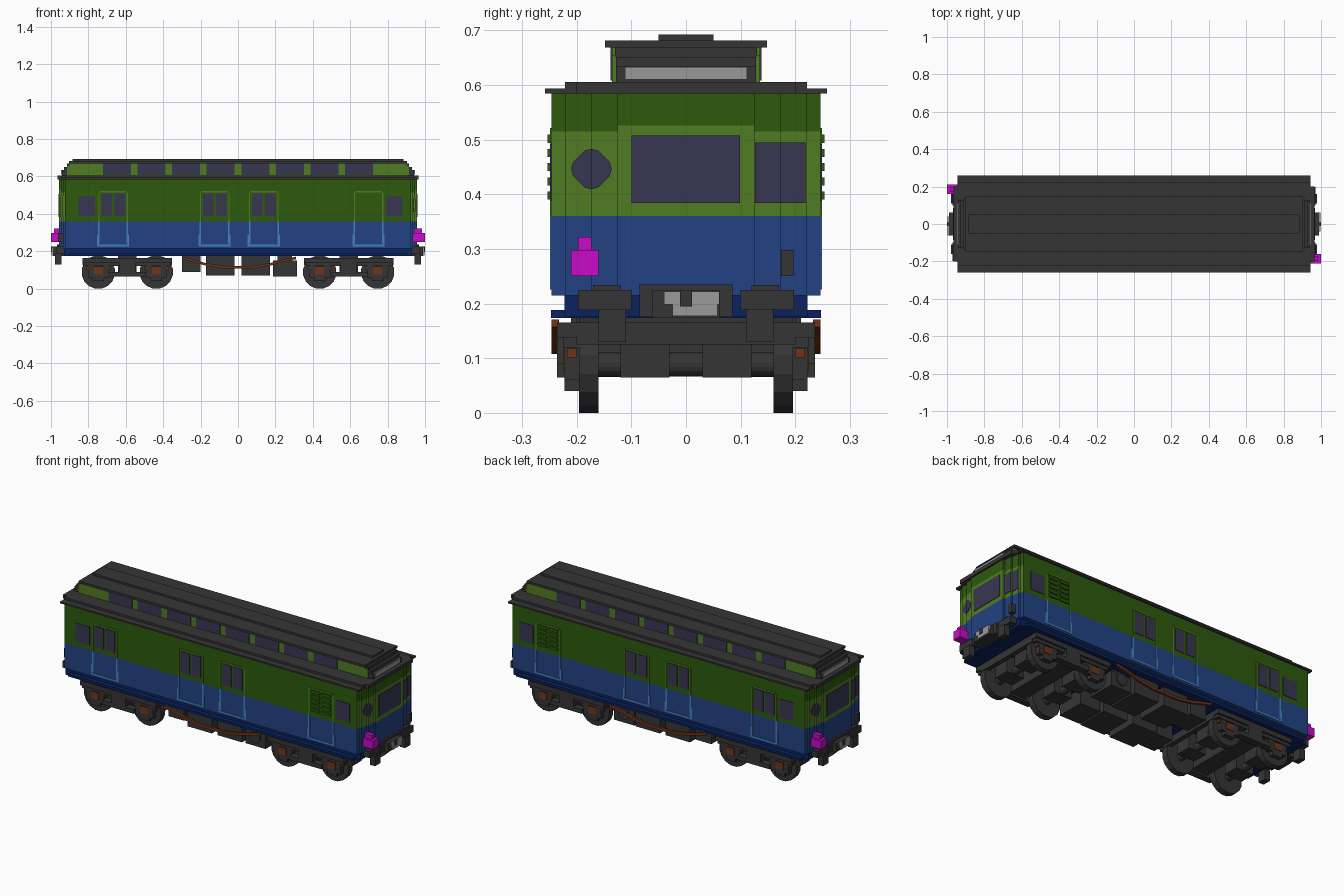
import bpy, bmesh, math
from mathutils import Vector

if "Cube" in bpy.data.objects:
    bpy.data.objects.remove(bpy.data.objects["Cube"], do_unlink=True)


def lin(c):
    c /= 255
    return c / 12.92 if c <= 0.04045 else ((c + 0.055) / 1.055) ** 2.4


def material(name, r, g, b):
    m = bpy.data.materials.new(name)
    col = (lin(r), lin(g), lin(b), 1)
    m.diffuse_color = col
    m.use_nodes = True
    bsdf = next(n for n in m.node_tree.nodes if n.type == 'BSDF_PRINCIPLED')
    bsdf.inputs["Base Color"].default_value = col
    bsdf.inputs["Roughness"].default_value = 0.9
    return m


GREEN = material("dark green", 44, 90, 12)
LIME = material("light green", 80, 124, 34)
BLUE = material("blue", 34, 66, 132)
NAVY = material("navy", 10, 34, 96)
SKY = material("light blue", 66, 130, 190)
GLASS = material("window glass", 56, 54, 82)
GREY = material("dark grey", 53, 53, 53)
RUST = material("rust", 112, 52, 26)
PINK = material("magenta", 200, 12, 200)
SILVER = material("light grey", 154, 154, 154)


def finish(name, bm, *mats):
    bmesh.ops.recalc_face_normals(bm, faces=bm.faces)
    me = bpy.data.meshes.new(name)
    bm.to_mesh(me)
    bm.free()
    for m in mats:
        me.materials.append(m)
    ob = bpy.data.objects.new(name, me)
    bpy.context.scene.collection.objects.link(ob)
    return ob


def add_prism(bm, pts, a, b, place):
    """Extrude a 2D outline from a to b; place maps (u, v, w) to xyz."""
    lo = [bm.verts.new(place(u, v, a)) for u, v in pts]
    hi = [bm.verts.new(place(u, v, b)) for u, v in pts]
    bm.faces.new(lo)
    bm.faces.new(hi)
    n = len(pts)
    for i in range(n):
        j = (i + 1) % n
        bm.faces.new((lo[i], lo[j], hi[j], hi[i]))


def boxes(name, mat, items, mode="one"):
    """Boxes (x0,x1,y0,y1,z0,z1); mode 'turn' repeats them turned 180 degrees,
    'sides' mirrors in y, 'four' mirrors in x and y."""
    signs = {"one": [(1, 1)], "turn": [(1, 1), (-1, -1)], "sides": [(1, 1), (1, -1)],
             "ends": [(1, 1), (-1, 1)], "four": [(1, 1), (-1, 1), (1, -1), (-1, -1)]}[mode]
    bm = bmesh.new()
    for sx, sy in signs:
        for x0, x1, y0, y1, z0, z1 in items:
            add_prism(bm, [(x0, y0), (x1, y0), (x1, y1), (x0, y1)], z0, z1,
                      lambda u, v, w: (sx * u, sy * v, w))
    return finish(name, bm, mat)


# Body shell: stepped plan outline stacked in coloured bands
STEPS = [(0.925, 0.246), (0.925, 0.221), (0.936, 0.221), (0.936, 0.173),
         (0.946, 0.173), (0.946, 0.125), (0.957, 0.125)]
quarter = STEPS
plan = (quarter + [(x, -y) for x, y in reversed(quarter)]
        + [(-x, -y) for x, y in quarter] + [(-x, y) for x, y in reversed(quarter)])
levels = [0.215, 0.36, 0.515, 0.526, 0.586]
bm = bmesh.new()
rings = [[bm.verts.new((x, y, z)) for x, y in plan] for z in levels]
for lo, hi in zip(rings, rings[1:]):
    for i in range(len(plan)):
        j = (i + 1) % len(plan)
        bm.faces.new((lo[i], lo[j], hi[j], hi[i]))
bm.faces.new(rings[0])
bm.faces.new(rings[-1])
for f in bm.faces:
    c = f.calc_center_median()
    if c.z < 0.36:
        f.material_index = 1
    elif abs(c.x) > 0.92 and (c.z < 0.515 or (c.z < 0.526 and abs(c.y) < 0.13)):
        f.material_index = 2
finish("body_shell", bm, GREEN, BLUE, LIME)

# Underframe and sill
boxes("underframe", NAVY, [(-0.93, 0.93, -0.222, 0.222, 0.175, 0.215),
                           (-0.9, 0.9, -0.247, 0.247, 0.174, 0.188)])

# Roof: eaves, deck, stepped clerestory
boxes("roof_eaves", GREY, [(-0.944, 0.944, -0.258, 0.258, 0.584, 0.593),
                           (-0.966, 0.966, -0.2, 0.2, 0.584, 0.593),
                           (-0.966, 0.966, -0.2, 0.2, 0.593, 0.605),
                           (-0.944, 0.944, -0.221, 0.221, 0.593, 0.605)])
boxes("clerestory_ends", GREY, [(0.85, 0.942, -0.128, 0.128, 0.605, 0.634),
                                (0.85, 0.93, -0.128, 0.128, 0.634, 0.65),
                                (0.85, 0.915, -0.13, 0.13, 0.65, 0.668)], "ends")
boxes("clerestory_walls", LIME, [(-0.915, 0.915, -0.135, 0.135, 0.605, 0.655),
                                 (-0.9, 0.9, -0.135, 0.135, 0.655, 0.668)])
boxes("clerestory_roof", GREY, [(-0.903, 0.903, -0.148, 0.148, 0.668, 0.681),
                                (-0.885, 0.885, -0.05, 0.05, 0.681, 0.692)])
boxes("clerestory_windows", GLASS,
      [(0.185 * (i - 3.5) - 0.075, 0.185 * (i - 3.5) + 0.075, 0.13, 0.138, 0.608, 0.668)
       for i in range(8)], "sides")
boxes("clerestory_end_panels", SILVER, [(0.938, 0.946, -0.112, 0.112, 0.61, 0.633)], "ends")

# Side doors, windows and louvres
Y0, Y1 = 0.243, 0.249
DOORS = [-0.668, -0.125, 0.138, 0.698]
glass, frames, trims, slats = [], [], [], []
for d in DOORS:
    for sgn in (-1, 1):
        c = d + sgn * 0.035
        if d < 0.6:
            glass.append((c - 0.028, c + 0.028, Y0, Y1, 0.388, 0.508))
        else:
            slats += [(c - 0.028, c + 0.028, Y0, 0.253, z, z + 0.015)
                      for z in (0.39 + 0.026 * i for i in range(5))]
        e = d + sgn * 0.076
        frames.append((e - 0.003, e + 0.003, Y0, Y1, 0.36, 0.515))
        trims.append((e - 0.004, e + 0.004, Y0, Y1, 0.24, 0.36))
        foot = d + sgn * 0.081
        trims.append((foot - 0.005, foot + 0.005, Y0, Y1, 0.23, 0.29))
    frames.append((d - 0.07, d + 0.07, Y0, Y1, 0.515, 0.521))
    trims.append((d - 0.086, d + 0.086, Y0, Y1, 0.226, 0.235))
for x in (-0.808, 0.835):
    glass.append((x - 0.044, x + 0.044, Y0, Y1, 0.388, 0.492))
boxes("side_windows", GLASS, glass, "sides")
boxes("door_frames", LIME, frames, "sides")
boxes("door_trim", SKY, trims, "sides")
boxes("door_louvres", GREEN, slats, "sides")

# End windows, following the stepped ends
boxes("end_windows", GLASS, [(0.95, 0.96, -0.1, 0.099, 0.384, 0.507),
                             (0.94, 0.949, 0.126, 0.173, 0.384, 0.495),
                             (0.93, 0.939, 0.173, 0.219, 0.384, 0.495)], "turn")
bm = bmesh.new()
for s in (1, -1):
    for side, x in ((1, 0.949), (-1, 0.939)):
        half = [(0, 0.037), (0.012, 0.034), (0.034, 0.012), (0.037, 0),
                (0.034, -0.012), (0.012, -0.034), (0, -0.037)]
        add_prism(bm, [(-0.173 + side * u, 0.446 + v) for u, v in half], x - 0.008, x,
                  lambda u, v, w: (s * w, s * u, v))
finish("diamond_windows", bm, GLASS)

# End fittings: marker lamps, boxes, beams, couplers, steps
boxes("marker_lamps", PINK, [(0.93, 1.0, -0.21, -0.16, 0.25, 0.298),
                             (0.94, 0.985, -0.198, -0.173, 0.298, 0.322)], "turn")
boxes("end_boxes", GREY, [(0.93, 0.962, 0.174, 0.197, 0.25, 0.298)], "turn")
boxes("end_beams", GREY, [(0.92, 0.97, 0.1, 0.198, 0.188, 0.225),
                          (0.92, 0.965, 0.12, 0.17, 0.225, 0.234),
                          (0.92, 0.968, 0.0, 0.085, 0.175, 0.235),
                          (0.945, 0.978, 0.11, 0.16, 0.13, 0.19)], "four")
boxes("coupler_heads", GREY, [(0.95, 0.99, -0.062, 0.062, 0.174, 0.224),
                              (0.98, 1.0, -0.011, 0.011, 0.195, 0.224)], "turn")
boxes("coupler_faces", SILVER, [(0.97, 0.997, -0.04, 0.061, 0.198, 0.222),
                                (0.97, 0.997, -0.025, 0.058, 0.177, 0.198)], "turn")

# Bogies: wheels and axles
BOGIES, AXLE = 0.592, 0.155
bm = bmesh.new()
for bx in (-BOGIES, BOGIES):
    for ax in (-AXLE, AXLE):
        for r, ranges in ((0.09, [(0.16, 0.196), (-0.196, -0.16)]), (0.022, [(-0.17, 0.17)])):
            ring = [(bx + ax + r * math.cos(math.tau * (i + 0.5) / 16),
                     0.0885 + r * math.sin(math.tau * (i + 0.5) / 16)) for i in range(16)]
            for a, b in ranges:
                add_prism(bm, ring, a, b, lambda u, v, w: (u, w, v))
finish("wheelsets", bm, GREY)

# Bogies: side frames, springs, motors
frame, springs, motors = [], [], []
for bx in (-BOGIES, BOGIES):
    frame += [(bx - 0.24, bx + 0.24, 0.196, 0.236, 0.138, 0.165),
              (bx - 0.235, bx + 0.235, 0.196, 0.225, 0.12, 0.138),
              (bx - 0.1, bx + 0.1, 0.2, 0.236, 0.065, 0.09),
              (bx - 0.045, bx + 0.045, 0.196, 0.236, 0.065, 0.138)]
    for ax in (-AXLE, AXLE):
        x = bx + ax
        for s in (-1, 1):
            frame.append((x + s * 0.04 - 0.016, x + s * 0.04 + 0.016, 0.19, 0.222, 0.06, 0.125))
        frame.append((x - 0.03, x + 0.03, 0.19, 0.222, 0.04, 0.075))
        springs += [(x - 0.024, x + 0.024, 0.19, 0.224, 0.076, 0.115),
                    (x - 0.065, x + 0.065, 0.2, 0.218, 0.1, 0.118)]
        motors.append((x - 0.055, x + 0.055, 0.03, 0.12, 0.065, 0.16))
    motors += [(bx - 0.05, bx + 0.05, 0.0, 0.2, 0.075, 0.175),
               (bx - 0.24, bx - 0.215, 0.0, 0.2, 0.125, 0.165),
               (bx + 0.215, bx + 0.24, 0.0, 0.2, 0.125, 0.165)]
boxes("bogie_frames", GREY, frame, "sides")
boxes("axle_springs", RUST, springs, "sides")
boxes("motors_and_bolsters", GREY, motors, "sides")

# Underfloor equipment
boxes("equipment_boxes", GREY, [(-0.3, -0.2, 0.06, 0.2, 0.09, 0.175),
                                (-0.172, -0.018, 0.03, 0.21, 0.07, 0.175),
                                (0.018, 0.172, 0.03, 0.21, 0.07, 0.175),
                                (0.187, 0.315, 0.04, 0.2, 0.066, 0.15),
                                (0.21, 0.29, 0.06, 0.18, 0.15, 0.176)], "sides")
bm = bmesh.new()
for s in (-1, 1):
    ring = [(0.251 + 0.034 * math.cos(math.tau * i / 12), 0.118 + 0.034 * math.sin(math.tau * i / 12))
            for i in range(12)]
    add_prism(bm, ring, 0.19, 0.208, lambda u, v, w: (u, s * w, v))
finish("air_tanks", bm, GREY)

# Truss rods bowed under the sills
rod = [(-0.3, 0.165), (-0.24, 0.15), (-0.17, 0.13), (-0.08, 0.116),
       (0.08, 0.116), (0.17, 0.13), (0.24, 0.15), (0.31, 0.165)]
band = [(x, z + 0.006) for x, z in rod] + [(x, z - 0.008) for x, z in reversed(rod)]
bm = bmesh.new()
for s in (-1, 1):
    add_prism(bm, band, 0.232, 0.246, lambda u, v, w: (u, s * w, v))
finish("truss_rods", bm, RUST)
